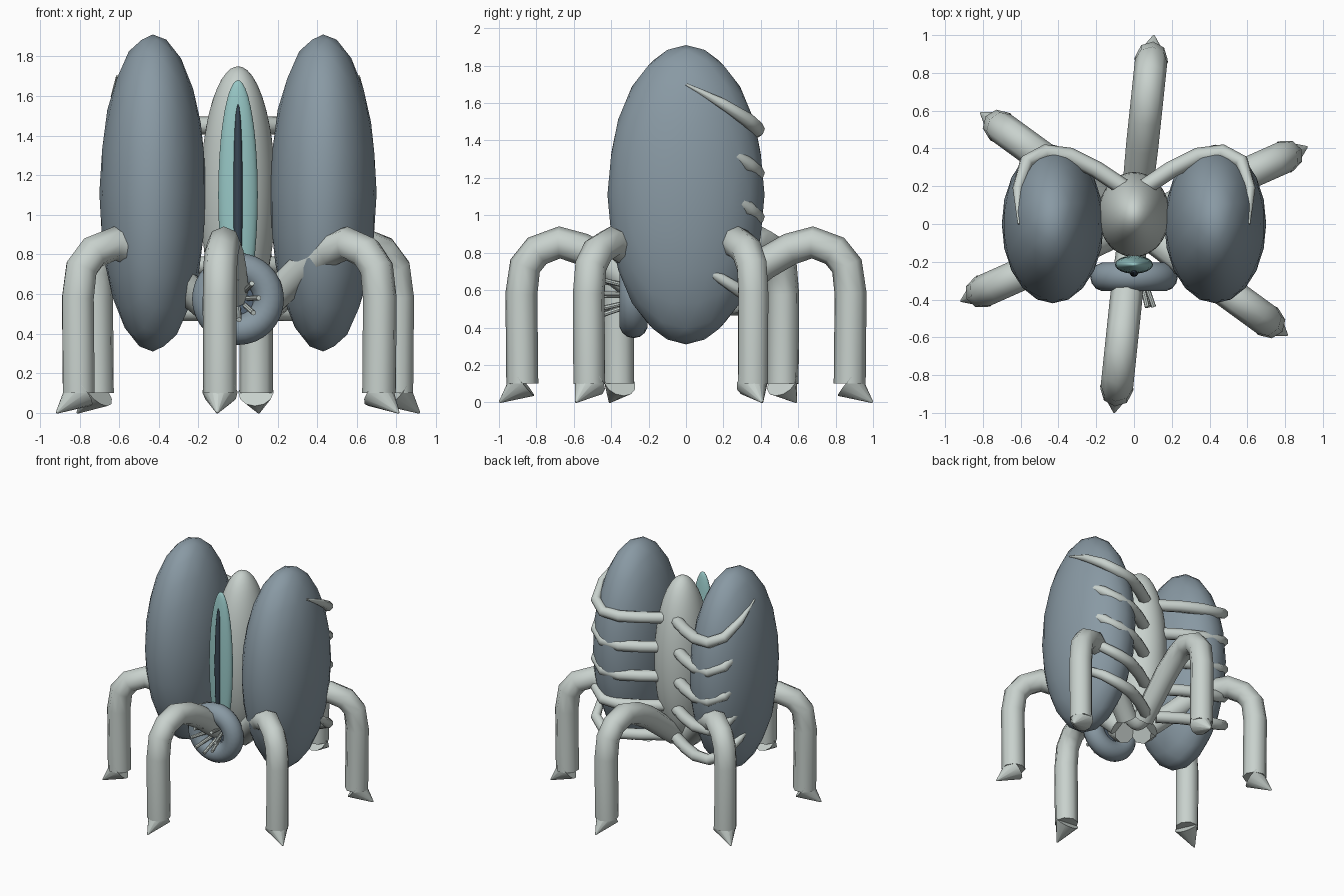
import bpy
import math
from mathutils import Vector, Matrix

cube = bpy.data.objects.get("Cube")
if cube:
    bpy.data.objects.remove(cube, do_unlink=True)


def material(name, rgb):
    m = bpy.data.materials.new(name)
    m.use_nodes = True
    m.diffuse_color = (*rgb, 1)
    for node in m.node_tree.nodes:
        if node.type == 'BSDF_PRINCIPLED':
            node.inputs["Base Color"].default_value = (*rgb, 1)
            node.inputs["Roughness"].default_value = 0.8
    return m


slate = material("slate blue", (0.25, 0.32, 0.37))
bone = material("pale bone", (0.58, 0.64, 0.61))
teal = material("soft teal", (0.31, 0.57, 0.56))
dark = material("dark navy", (0.04, 0.06, 0.085))
throat_blue = material("throat blue", (0.09, 0.13, 0.18))


def finish(obj, name, mat, smooth=True):
    obj.name = obj.data.name = name
    obj.data.materials.clear()
    obj.data.materials.append(mat)
    for p in obj.data.polygons:
        p.use_smooth = smooth
    return obj


def ellipsoid(name, loc, radii, mat, detail=4):
    bpy.ops.mesh.primitive_ico_sphere_add(subdivisions=detail, radius=1, location=loc)
    obj = bpy.context.object
    obj.data.transform(Matrix.Diagonal((*radii, 1)))
    return finish(obj, name, mat)


def tube(name, points, radii, mat, res=2):
    """Round tube through points with a radius at each one."""
    curve = bpy.data.curves.new(name, 'CURVE')
    curve.dimensions = '3D'
    curve.bevel_depth = 1
    curve.bevel_resolution = res
    curve.use_fill_caps = True
    spline = curve.splines.new('POLY')
    spline.points.add(len(points) - 1)
    for sp, co, r in zip(spline.points, points, radii):
        sp.co = (*co, 1)
        sp.radius = r
    temp = bpy.data.objects.new(name + "_path", curve)
    bpy.context.collection.objects.link(temp)
    graph = bpy.context.evaluated_depsgraph_get()
    mesh = bpy.data.meshes.new_from_object(temp.evaluated_get(graph))
    bpy.data.objects.remove(temp, do_unlink=True)
    obj = bpy.data.objects.new(name, mesh)
    bpy.context.collection.objects.link(obj)
    return finish(obj, name, mat)


def cone(name, base, tip, r1, r2, mat, sides=12):
    base, tip = Vector(base), Vector(tip)
    axis = tip - base
    bpy.ops.mesh.primitive_cone_add(vertices=sides, radius1=r1, radius2=r2, depth=axis.length)
    obj = bpy.context.object
    obj.location = (base + tip) / 2
    obj.rotation_euler = axis.to_track_quat('Z', 'Y').to_euler()
    finish(obj, name, mat)
    bpy.ops.object.shade_smooth_by_angle(angle=math.radians(40))
    return obj


# Body, side pods and tall eye
ellipsoid("body", (0, 0.05, 1.1), (0.19, 0.225, 0.65), bone)
for side, sx in (("left", 1), ("right", -1)):
    ellipsoid(side + "_pod", (sx * 0.43, 0, 1.11), (0.27, 0.42, 0.8), slate, 3)
ellipsoid("eye", (0, -0.215, 1.1), (0.1, 0.048, 0.58), teal)
ellipsoid("pupil", (0, -0.25, 1.1), (0.025, 0.03, 0.46), dark, 3)

# Ribs wrapping the back of each pod, rising to a pointed tip
rib = [(0.05, 0.19, 0), (0.2, 0.29, 0), (0.34, 0.36, 0), (0.47, 0.38, 0.01),
       (0.57, 0.33, 0.06), (0.615, 0.19, 0.15), (0.61, 0.0, 0.25)]
rib_radii = [0.045, 0.045, 0.045, 0.042, 0.038, 0.028, 0.006]
for side, sx in (("left", 1), ("right", -1)):
    for i in range(5):
        z = 1.45 - 0.235 * i
        tube(f"{side}_rib_{i + 1}", [(sx * x, y, z + dz) for x, y, dz in rib],
             rib_radii, bone)

# Six legs, evenly spread, each with a pointed claw
profile = [(0.12, 0.5), (0.42, 0.74), (0.56, 0.82), (0.68, 0.855), (0.8, 0.81),
           (0.865, 0.73), (0.885, 0.58), (0.88, 0.1)]
leg_radii = [0.08] + [0.086] * 7
for i in range(6):
    a = math.radians(84 + 60 * i)

    def place(r, z):
        return (r * math.cos(a), r * math.sin(a), z)

    tube(f"leg_{i + 1}", [place(r, z) for r, z in profile], leg_radii, bone)
    cone(f"claw_{i + 1}", place(0.872, 0.105), place(1.003, 0.0), 0.09, 0.005, bone)

# Ring mouth with a recessed throat and flaring teeth
mouth = Vector((0, -0.28, 0.575))
bpy.ops.mesh.primitive_torus_add(major_radius=0.155, minor_radius=0.077,
                                 major_segments=32, minor_segments=14,
                                 location=mouth, rotation=(math.pi / 2, 0, 0))
finish(bpy.context.object, "mouth_ring", slate)
cone("throat", mouth + Vector((0, 0.03, 0)), mouth, 0.12, 0.12, throat_blue, 24)
for i in range(8):
    a = math.radians(45 * i + 3)
    out = Vector((math.cos(a), 0, math.sin(a)))
    cone(f"tooth_{i + 1}", mouth + out * 0.05, mouth + out * 0.105 + Vector((0, -0.16, 0)),
         0.013, 0.013, bone, 8)
